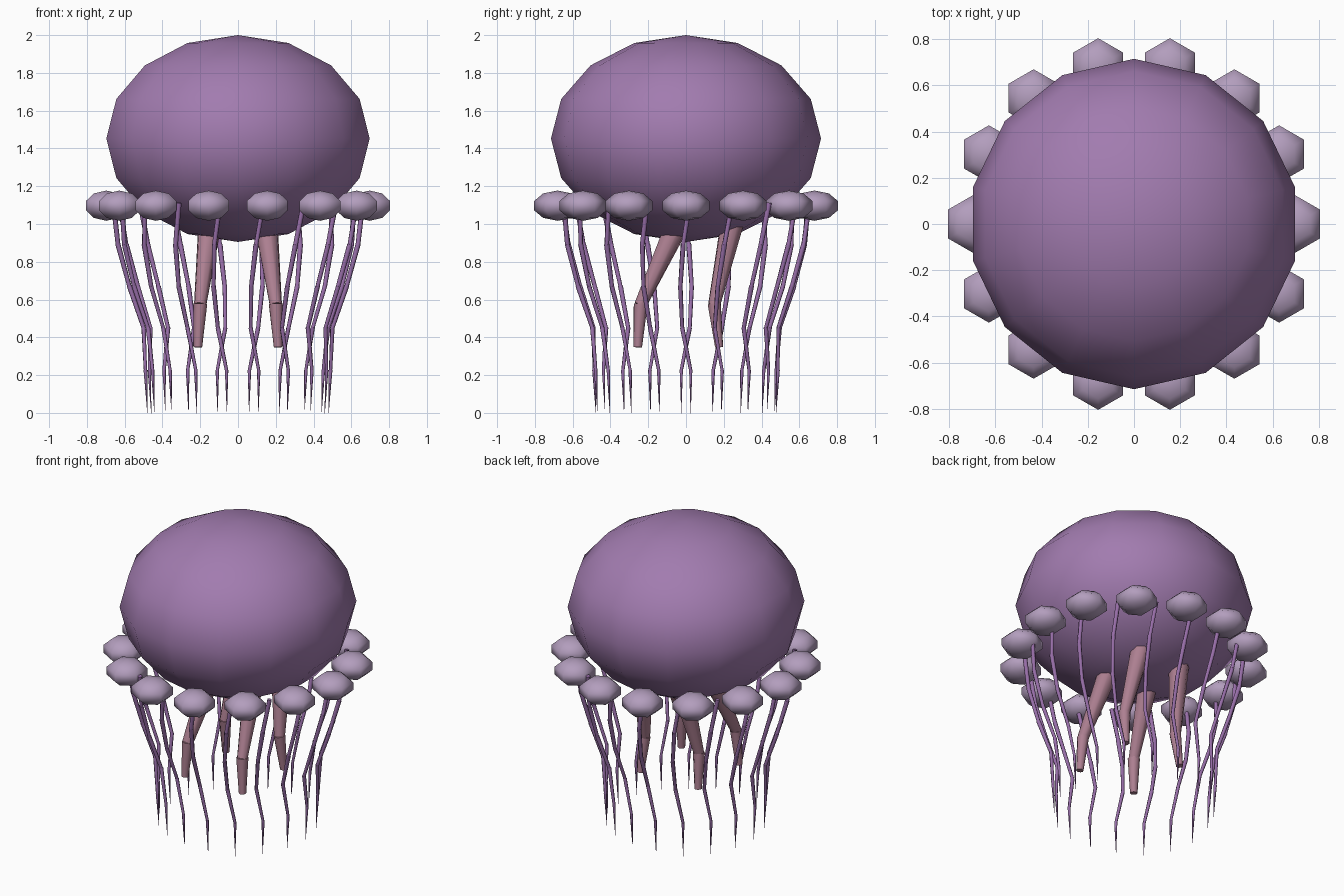
import bpy, bmesh
from math import sin, cos, pi, radians
from mathutils import Vector, Matrix

cube = bpy.data.objects.get("Cube")
if cube:
    bpy.data.objects.remove(cube, do_unlink=True)


def make_material(name, rgb):
    mat = bpy.data.materials.new(name)
    mat.use_nodes = True
    mat.diffuse_color = (*rgb, 1)
    mat.node_tree.nodes["Principled BSDF"].inputs["Base Color"].default_value = (*rgb, 1)
    return mat


def finish(name, bm, mat, angle):
    mesh = bpy.data.meshes.new(name)
    bm.normal_update()
    bm.to_mesh(mesh)
    bm.free()
    mesh.materials.append(mat)
    obj = bpy.data.objects.new(name, mesh)
    bpy.context.collection.objects.link(obj)
    bpy.ops.object.select_all(action='DESELECT')
    obj.select_set(True)
    bpy.context.view_layer.objects.active = obj
    bpy.ops.object.shade_smooth_by_angle(angle=radians(angle))
    return obj


def add_ellipsoid(bm, centre, radius, half_height, sides, rings):
    """Flattened ball with a corner pointing along +y."""
    loops = []
    for i in range(1, rings):
        lat = pi / 2 - pi * i / rings
        loops.append([bm.verts.new(centre + Vector((
            radius * cos(lat) * sin(2 * pi * j / sides),
            radius * cos(lat) * cos(2 * pi * j / sides),
            half_height * sin(lat)))) for j in range(sides)])
    top = bm.verts.new(centre + Vector((0, 0, half_height)))
    bottom = bm.verts.new(centre - Vector((0, 0, half_height)))
    for j in range(sides):
        k = (j + 1) % sides
        bm.faces.new((top, loops[0][k], loops[0][j]))
        bm.faces.new((bottom, loops[-1][j], loops[-1][k]))
        for a, b in zip(loops, loops[1:]):
            bm.faces.new((a[j], a[k], b[k], b[j]))


def add_limb(bm, points, radii, sides):
    """Chain of tapered segments, each slightly wider than the end it follows."""
    for i, (a, b) in enumerate(zip(points, points[1:])):
        axis = b - a
        matrix = (Matrix.Translation((a + b) / 2)
                  @ axis.to_track_quat('Z', 'Y').to_matrix().to_4x4())
        bmesh.ops.create_cone(bm, cap_ends=True, segments=sides,
                              radius1=radii[i], radius2=radii[i + 1] * 0.9,
                              depth=axis.length * 1.02, matrix=matrix)


bell_purple = make_material("bell purple", (0.36, 0.20, 0.43))
pale_lilac = make_material("pale lilac", (0.45, 0.34, 0.51))
dusty_pink = make_material("dusty pink", (0.42, 0.215, 0.285))
tentacle_purple = make_material("tentacle purple", (0.31, 0.155, 0.39))

# Bell
bm = bmesh.new()
add_ellipsoid(bm, Vector((0, 0, 1.4525)), 0.715, 0.5475, 14, 8)
finish("bell", bm, bell_purple, 180)

# Ring of rim lobes
LOBES = 14
for i in range(LOBES):
    a = 2 * pi * i / LOBES
    bm = bmesh.new()
    add_ellipsoid(bm, Vector((0.697 * cos(a), 0.697 * sin(a), 1.097)), 0.131, 0.08, 6, 5)
    finish(f"rim_lobe_{i + 1}", bm, pale_lilac, 180)

# Thin tentacles: distance from the axis, sideways sway, height, thickness
TENTACLES = 18
PATH = [(0.66, 0.02, 1.11, 0.014), (0.635, -0.015, 0.89, 0.014),
        (0.575, -0.03, 0.67, 0.013), (0.50, -0.02, 0.45, 0.012),
        (0.49, 0.025, 0.225, 0.010), (0.48, 0.025, 0.0, 0.0005)]
for i in range(TENTACLES):
    turn = Matrix.Rotation(2 * pi * i / TENTACLES, 3, 'Z')
    bm = bmesh.new()
    add_limb(bm, [turn @ Vector(p[:3]) for p in PATH], [p[3] for p in PATH], 6)
    finish(f"tentacle_{i + 1}", bm, tentacle_purple, 70)

# Four thick mouth arms: spread in x, spread in y, shift in y, height, thickness
ARM = [(0.145, 0.14, 0.11, 1.03, 0.066), (0.2, 0.195, -0.045, 0.575, 0.037),
       (0.212, 0.215, -0.04, 0.35, 0.025)]
for side, sx in (("left", 1), ("right", -1)):
    for end, sy in (("front", -1), ("back", 1)):
        bm = bmesh.new()
        add_limb(bm, [Vector((sx * p[0], sy * p[1] + p[2], p[3])) for p in ARM],
                 [p[4] for p in ARM], 8)
        finish(f"mouth_arm_{end}_{side}", bm, dusty_pink, 70)
